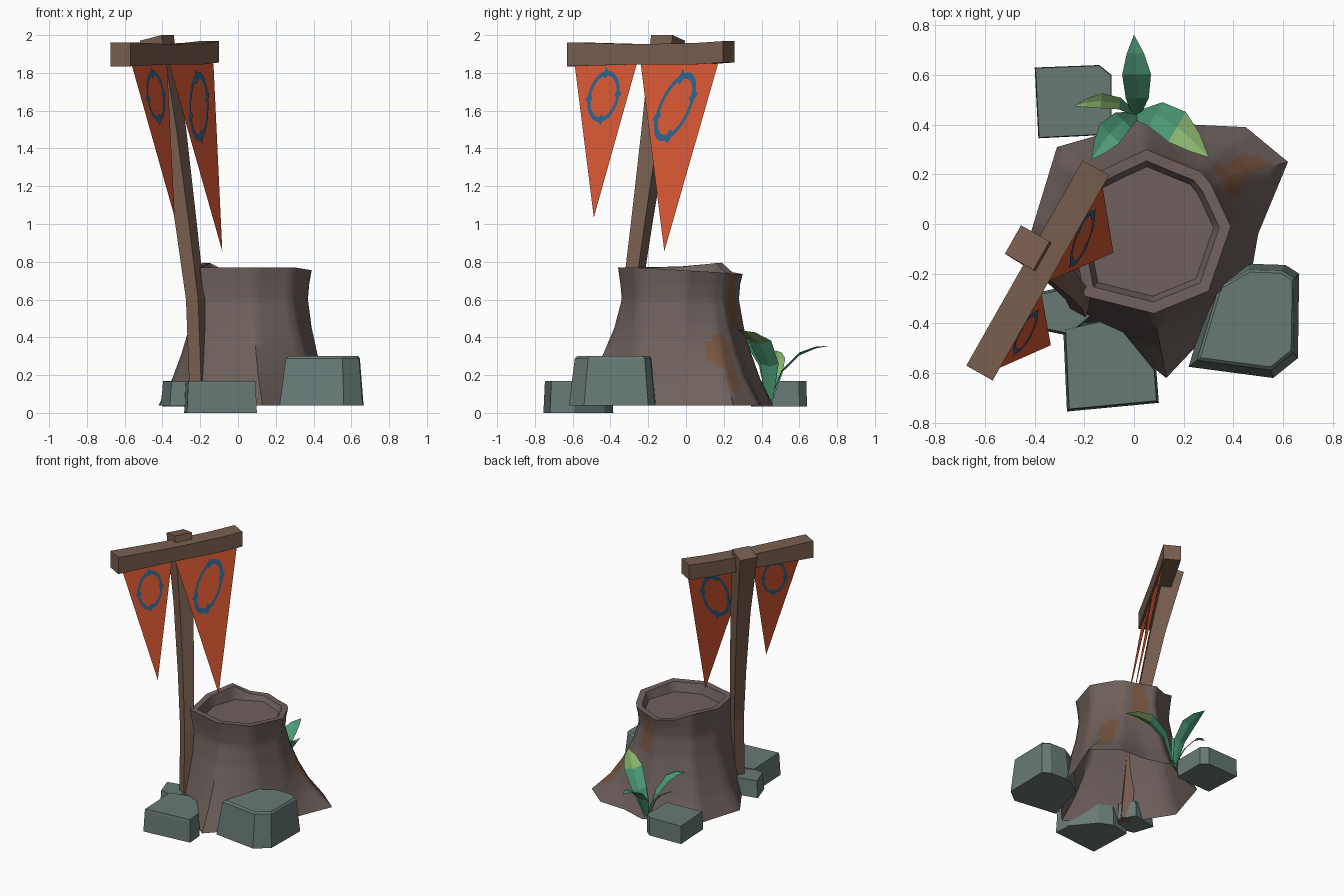
import bpy, bmesh, math
from mathutils import Vector as V

if "Cube" in bpy.data.objects:
    bpy.data.objects.remove(bpy.data.objects["Cube"])


def mat(name, r, g, b):
    m = bpy.data.materials.new(name)
    m.diffuse_color = (r, g, b, 1)
    m.use_nodes = True
    m.node_tree.nodes["Principled BSDF"].inputs["Base Color"].default_value = m.diffuse_color
    return m


BARK = mat("bark grey brown", 0.156, 0.119, 0.109)
RUST = mat("rust bark", 0.185, 0.092, 0.052)
STONE = mat("stone", 0.138, 0.195, 0.178)
WOOD = mat("wood", 0.19, 0.112, 0.078)
CLOTH = mat("orange cloth", 0.68, 0.095, 0.032)
BLUE = mat("blue paint", 0.026, 0.127, 0.262)
TEAL = mat("teal leaf", 0.078, 0.34, 0.19)
LIME = mat("light leaf", 0.242, 0.445, 0.15)


def make(name, verts, faces, mats, rule=None, recalc=True):
    """Mesh object from verts and faces; rule(face centre, index) picks the material."""
    me = bpy.data.meshes.new(name)
    me.from_pydata([tuple(v) for v in verts], [], faces)
    for m in mats:
        me.materials.append(m)
    if recalc:
        bm = bmesh.new()
        bm.from_mesh(me)
        bmesh.ops.recalc_face_normals(bm, faces=bm.faces)
        bm.to_mesh(me)
        bm.free()
    if rule:
        for p in me.polygons:
            p.material_index = rule(p.center, p.index)
    ob = bpy.data.objects.new(name, me)
    bpy.context.collection.objects.link(ob)
    return ob


def loft(name, rings, mats, caps=(True, True), rule=None):
    n = len(rings[0])
    verts = [p for r in rings for p in r]
    faces = [(k * n + i, k * n + (i + 1) % n, (k + 1) * n + (i + 1) % n, (k + 1) * n + i)
             for k in range(len(rings) - 1) for i in range(n)]
    if caps[0]:
        faces.append(tuple(range(n))[::-1])
    if caps[1]:
        faces.append(tuple(range(len(verts) - n, len(verts))))
    return make(name, verts, faces, mats, rule)


# Stump: columns of (rim x, rim y, rim z, base x, base y)
COLS = [(.05, .30, .735, .05, .46), (.17, .25, .735, .24, .40), (.27, .21, .74, .45, .39),
        (.31, .16, .745, .62, .25), (.39, -.01, .755, .50, -.04), (.30, -.27, .77, .46, -.27),
        (.08, -.36, .77, .13, -.62), (-.06, -.325, .77, -.02, -.50), (-.20, -.29, .77, -.20, -.40),
        (-.25, -.03, .775, -.42, -.05), (-.18, .19, .795, -.31, .31), (-.07, .245, .745, -.10, .37)]
LEVELS = [(.04, 1, 1), (.18, .58, 1), (.31, .32, .98), (.45, .13, .95), (.6, 0, .94), (.68, 0, .96)]
CEN = V((.06, -.03, 0))


def refine(ring, k):
    n = len(ring)
    return [ring[i].lerp(ring[(i + 1) % n], j / k) for i in range(n) for j in range(k)]


rings = []
for z, t, s in LEVELS:
    ring = []
    for rx, ry, rz, bx, by in COLS:
        p = (V((rx, ry, 0)) - CEN) * s + CEN
        p = p.lerp(V((bx, by, 0)), t)
        ring.append(V((p.x, p.y, z)))
    rings.append(refine(ring, 5))
rim = refine([V(c[:3]) for c in COLS], 5)
rings.append(rim)
# split the rows so the rust patches have soft outlines
fine = []
for a, b in zip(rings, rings[1:]):
    fine += [[p.lerp(q, j / 4) for p, q in zip(a, b)] for j in range(4)]
fine.append(rim)
for s, dz in ((.86, -.002), (.79, -.05)):
    fine.append([V(((p.x - CEN.x) * s + CEN.x, (p.y - CEN.y) * s + CEN.y,
                    p.z + dz if s > .8 else .70)) for p in rim])
# rust patches: (centre, radii)
PATCHES = [(V((.44, .21, .36)), V((.11, .10, .16))), (V((.16, .29, .58)), V((.06, .12, .17))),
           (V((.50, .24, .17)), V((.12, .05, .06)))]


def rust(c, i):
    if c.z > .73:
        return 0
    wob = 1 + .22 * math.sin(31 * c.z + 23 * c.x) + .12 * math.sin(60 * c.y)
    for o, r in PATCHES:
        d = c - o
        if (d.x / r.x) ** 2 + (d.y / r.y) ** 2 + (d.z / r.z) ** 2 < wob:
            return 1
    return 0


stump = loft("stump", fine, [BARK, RUST], (False, True), rust)
bpy.context.view_layer.objects.active = stump
stump.select_set(True)
bpy.ops.object.shade_smooth_by_angle(angle=math.radians(50))
stump.select_set(False)


# Rocks: footprint, floor, height, top inset, bevel drop
def rock(name, pts, z0, z1, inset, drop):
    c = V((sum(p[0] for p in pts) / len(pts), sum(p[1] for p in pts) / len(pts)))

    def ring(s, z):
        return [V((c.x + (x - c.x) * s, c.y + (y - c.y) * s, z)) for x, y in pts]
    loft(name, [ring(1, z0), ring(1 - inset * .7, z1 - drop), ring(1 - inset, z1)], [STONE])


rock("right_rock", [(.22, -.575), (.56, -.62), (.66, -.54), (.665, -.20), (.61, -.165),
                    (.46, -.16), (.32, -.24)], .04, .30, .17, .012)
rock("front_rock", [(-.27, -.755), (.10, -.72), (.09, -.59), (-.04, -.43), (-.14, -.385),
                    (-.285, -.42)], 0, .17, .05, .02)
rock("small_rock", [(-.41, -.28), (-.36, -.43), (-.26, -.45), (-.15, -.36), (-.22, -.24)],
     .04, .165, .10, .045)
rock("back_rock", [(-.40, .63), (-.14, .64), (-.09, .60), (-.09, .36), (-.385, .345)],
     .035, .17, .02, .008)

# Leaning square pole and crossbar
D = V((.493, .87, 0))
N = V((-.87, .493, 0))
CORNERS = ((-1, -1), (1, -1), (1, 1), (-1, 1))
pole = []
for x, y, z, w in ((-.205, -.335, .04, .036), (-.225, -.29, .6, .037), (-.275, -.235, 1.0, .042),
                   (-.345, -.165, 1.5, .052), (-.43, -.095, 1.985, .066)):
    tilt = .015 if z > 1.9 else 0
    pole.append([V((x, y, z)) + D * a * w + N * b * w + V((0, 0, -b * tilt)) for a, b in CORNERS])
loft("pole", pole, [WOOD])
bar = []
for s, lo, hi in ((-.475, 1.835, 1.962), (-.05, 1.845, 1.952), (.30, 1.845, 1.958), (.475, 1.855, 1.968)):
    c = V((-.388, -.187, 0)) + D * s
    bar.append([c + N * a * .061 + V((0, 0, hi if b > 0 else lo)) for a, b in CORNERS])
loft("crossbar", bar, [WOOD])


# Pennants with a painted ring emblem on both sides
def pennant(name, a, b, tip, centre, up, side):
    a, b, tip = V(a), V(b), V(tip)
    make(name, [a, b, tip], [(0, 1, 2)], [CLOTH], recalc=False)
    nrm = (b - a).cross(tip - a).normalized()

    def on(y, z, off):
        x = a.x - (nrm.y * (y - a.y) + nrm.z * (z - a.z)) / nrm.x
        return V((x, y, z)) + nrm * off
    verts, faces = [], []

    def point(ang, r, off):
        y = centre[0] + r * (math.cos(ang) * up[0] + math.sin(ang) * side[0])
        z = centre[1] + r * (math.cos(ang) * up[1] + math.sin(ang) * side[1])
        verts.append(on(y, z, off))
    for off in (.004, -.004):
        n, s0 = 32, len(verts)
        for i in range(n):
            ang = 2 * math.pi * i / n
            point(ang, .88, off)
            point(ang, 1.08, off)
        for i in range(n):
            j = (i + 1) % n
            q = (s0 + 2 * i, s0 + 2 * i + 1, s0 + 2 * j + 1, s0 + 2 * j)
            faces.append(q if off > 0 else q[::-1])
        for k in range(4):  # diamond knots
            ang, s1 = k * math.pi / 2, len(verts)
            for da, r in ((0, .74), (.24, .98), (0, 1.24), (-.24, .98)):
                point(ang + da, r, off * 1.1)
            q = tuple(range(s1, s1 + 4))
            faces.append(q if off > 0 else q[::-1])
    make(name + "_emblem", verts, faces, [BLUE], recalc=False)


pennant("small_pennant", (-.565, -.59, 1.85), (-.376, -.26, 1.85), (-.335, -.488, 1.035),
        (-.435, 1.675), (.014, .125), (.078, .012))
pennant("large_pennant", (-.365, -.24, 1.85), (-.13, .17, 1.85), (-.083, -.115, .855),
        (-.056, 1.62), (.034, .16), (.098, .055))


# Plant: folded leaves along a curve
def leaf(name, ctrl, tip, w, lime_from):
    base, ctrl, tip = V((.01, .44, .045)), V(ctrl), V(tip)
    flat = V((tip.x - base.x, tip.y - base.y, 0)).normalized()
    side = V((-flat.y, flat.x, 0))
    verts, faces = [], []
    for t, f in ((0, .3), (.35, .8), (.65, 1), (.85, .6), (1, .02)):
        p = base * (1 - t) ** 2 + ctrl * 2 * t * (1 - t) + tip * t * t
        lift = V((0, 0, .25 * w * f))
        verts += [p - side * w * f + lift, p, p + side * w * f + lift]
    for k in range(4):
        for j in range(2):
            i = 3 * k + j
            faces.append((i, i + 1, i + 4, i + 3))
    make(name, verts, faces, [TEAL, LIME], lambda c, i: int(i // 2 >= lime_from), recalc=False)


leaf("back_leaf", (.02, .50, .33), (0, .76, .355), .058, 4)
leaf("left_leaf", (-.07, .53, .30), (-.24, .475, .33), .03, 1)
leaf("inner_leaf", (-.06, .44, .38), (-.17, .26, .38), .055, 4)
leaf("tall_leaf", (.10, .49, .38), (.30, .27, .44), .07, 2)
